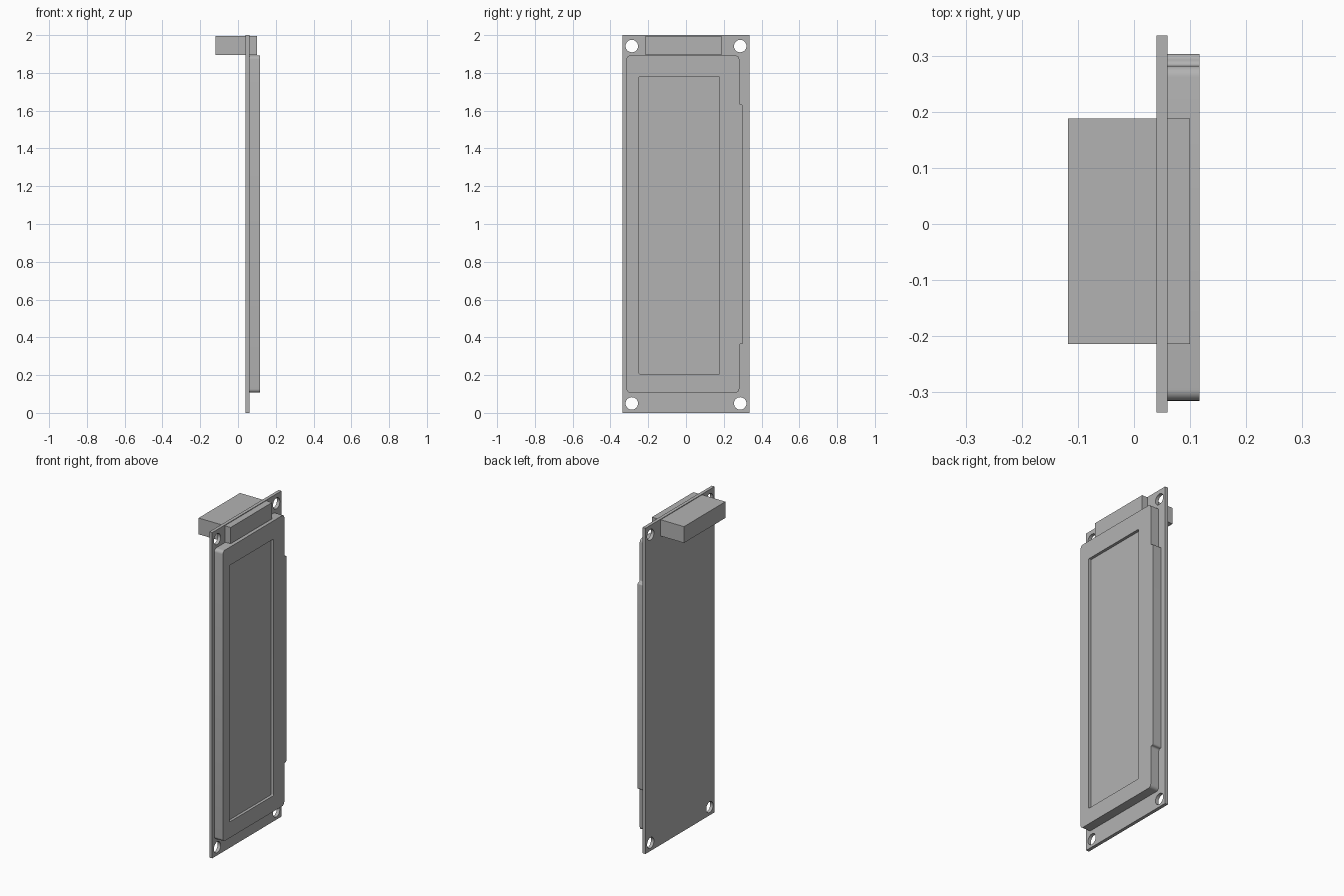
import bpy, bmesh, math
from mathutils import Vector

if "Cube" in bpy.data.objects:
    bpy.data.objects.remove(bpy.data.objects["Cube"])

grey = bpy.data.materials.new("plain_grey")
grey.use_nodes = True
colour = (0.45, 0.45, 0.45, 1)
grey.diffuse_color = colour
grey.node_tree.nodes["Principled BSDF"].inputs["Base Color"].default_value = colour


def fillet(corners, steps=6):
    """Round the right-angled corners (y, z, radius) of an outline."""
    out = []
    for i, (y, z, r) in enumerate(corners):
        p = Vector((y, z))
        if r == 0:
            out.append(p)
            continue
        a = (Vector(corners[i - 1][:2]) - p).normalized()
        b = (Vector(corners[(i + 1) % len(corners)][:2]) - p).normalized()
        for k in range(steps + 1):
            t = math.pi / 2 * k / steps
            out.append(p + r * (a + b) - r * (b * math.cos(t) + a * math.sin(t)))
    return out


def rect(y0, y1, z0, z1, r=0):
    return fillet([(y0, z0, r), (y1, z0, r), (y1, z1, r), (y0, z1, r)])


def circle(y, z, r, n=32):
    return [Vector((y + r * math.cos(2 * math.pi * k / n),
                    z + r * math.sin(2 * math.pi * k / n))) for k in range(n)]


def prism(name, outlines, x0, x1):
    """Extrude y-z outlines along x."""
    bm = bmesh.new()
    for outline in outlines:
        face = bm.faces.new([bm.verts.new((x0, p.x, p.y)) for p in outline])
        ext = bmesh.ops.extrude_face_region(bm, geom=[face])["geom"]
        bmesh.ops.translate(bm, vec=(x1 - x0, 0, 0),
                            verts=[g for g in ext if isinstance(g, bmesh.types.BMVert)])
    bmesh.ops.recalc_face_normals(bm, faces=bm.faces)
    mesh = bpy.data.meshes.new(name)
    bm.to_mesh(mesh)
    bm.free()
    mesh.materials.append(grey)
    obj = bpy.data.objects.new(name, mesh)
    bpy.context.collection.objects.link(obj)
    return obj


def activate(obj):
    bpy.ops.object.select_all(action="DESELECT")
    obj.select_set(True)
    bpy.context.view_layer.objects.active = obj


def cut(obj, cutter):
    cutter.hide_render = True
    activate(obj)
    mod = obj.modifiers.new("cut", "BOOLEAN")
    mod.operation = "DIFFERENCE"
    mod.solver = "EXACT"
    mod.object = cutter
    bpy.ops.object.modifier_apply(modifier=mod.name)
    bpy.data.objects.remove(cutter)


# Circuit board with four mounting holes
board = prism("circuit_board", [rect(-0.336, 0.336, 0, 2)], 0.04, 0.06)
holes = [circle(y, z, 0.033) for y in (-0.287, 0.287) for z in (0.05, 1.942)]
cut(board, prism("hole_cutter", holes, 0, 0.1))

# Display frame with a long side ledge and a sunken window
frame = prism("display_frame", [fillet([
    (-0.315, 0.107, 0.02), (0.282, 0.107, 0.02),
    (0.282, 0.365, 0.01), (0.303, 0.365, 0.01),
    (0.303, 1.632, 0.01), (0.282, 1.632, 0.01),
    (0.282, 1.892, 0.02), (-0.315, 1.892, 0.02)])], 0.06, 0.117)
cut(frame, prism("window_cutter", [rect(-0.248, 0.178, 0.205, 1.78, 0.005)], 0.1, 0.15))

# Pin connector, on both sides of the board
header = rect(-0.214, 0.188, 1.896, 1.996)
rear = prism("rear_connector", [header], -0.118, 0.04)
front = prism("front_connector", [header], 0.06, 0.1)

for part in (board, frame, rear, front):
    activate(part)
    bpy.ops.object.shade_smooth_by_angle(angle=math.radians(30))
